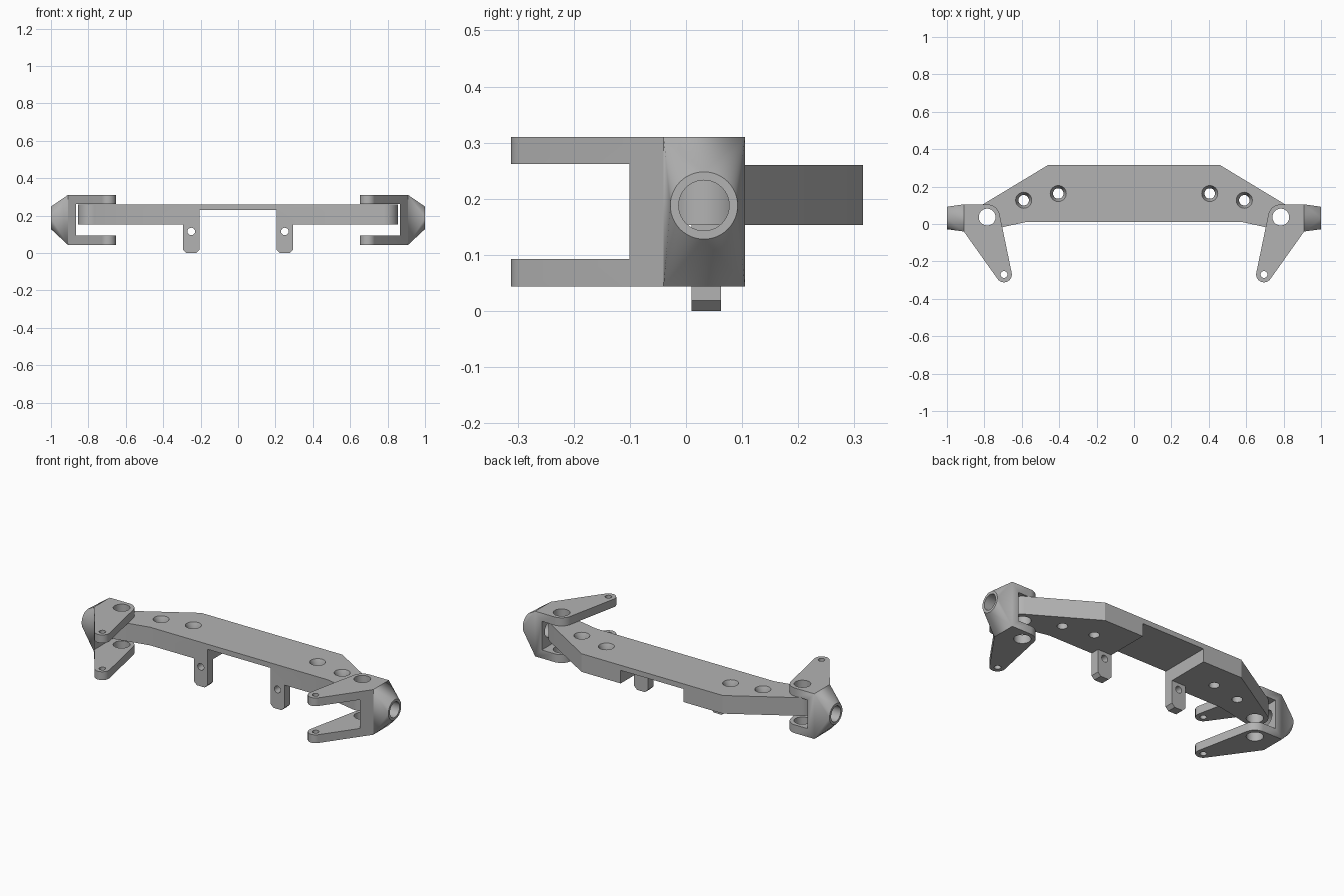
import bpy, bmesh
from math import radians, cos, sin, pi
from mathutils import Vector

cube = bpy.data.objects.get("Cube")
if cube:
    bpy.data.objects.remove(cube, do_unlink=True)

grey = bpy.data.materials.new("plain grey")
grey.use_nodes = True
colour = (0.45, 0.45, 0.45, 1)
grey.diffuse_color = colour
grey.node_tree.nodes["Principled BSDF"].inputs["Base Color"].default_value = colour

PIN = (0.785, 0.037)       # steering pivot
TIP = (0.695, -0.27)       # steering arm end
HUB_Y, HUB_Z = 0.032, 0.188


def arc(centre, r, start, end, n):
    angles = [radians(start + (end - start) * i / n) for i in range(n + 1)]
    return [(centre[0] + r * cos(a), centre[1] + r * sin(a)) for a in angles]


def add_object(name, bm):
    bmesh.ops.recalc_face_normals(bm, faces=bm.faces)
    mesh = bpy.data.meshes.new(name)
    bm.to_mesh(mesh)
    bm.free()
    mesh.materials.append(grey)
    obj = bpy.data.objects.new(name, mesh)
    bpy.context.scene.collection.objects.link(obj)
    return obj


def loft(name, outline, low, high, axis="z", top=None):
    """Solid between an outline at low and the same (or another) at high."""
    place = {"z": lambda a, b, c: (a, b, c),
             "y": lambda a, b, c: (a, c, b),
             "x": lambda a, b, c: (c, a, b)}[axis]
    bm = bmesh.new()
    ends = [[bm.verts.new(place(a, b, c)) for a, b in pts]
            for pts, c in ((outline, low), (top or outline, high))]
    n = len(outline)
    for ring in ends:
        bm.faces.new(ring)
    for i in range(n):
        j = (i + 1) % n
        bm.faces.new((ends[0][i], ends[0][j], ends[1][j], ends[1][i]))
    return add_object(name, bm)


def circle(centre, r, n=40):
    return arc(centre, r, 0, 360 - 360 / n, n - 1)


def rect(x0, x1, y0, y1):
    return [(x0, y0), (x1, y0), (x1, y1), (x0, y1)]


def combine(obj, other, operation="DIFFERENCE"):
    mod = obj.modifiers.new("combine", "BOOLEAN")
    mod.operation, mod.solver, mod.object = operation, "EXACT", other
    bpy.context.view_layer.update()
    graph = bpy.context.evaluated_depsgraph_get()
    mesh = bpy.data.meshes.new_from_object(obj.evaluated_get(graph))
    obj.modifiers.clear()
    obj.data = mesh
    bpy.data.objects.remove(other, do_unlink=True)


def finish(obj):
    bpy.ops.object.select_all(action="DESELECT")
    obj.select_set(True)
    bpy.context.view_layer.objects.active = obj
    bpy.ops.object.shade_smooth_by_angle(angle=radians(25))


# Axle beam with rounded ends and a raised middle
half = [(0.46, 0.315)] + arc(PIN, 0.07, 59, -104, 24) + [(0.58, 0.01)]
beam = loft("axle_beam", half + [(-x, y) for x, y in reversed(half)], 0.153, 0.26)
combine(beam, loft("notch", rect(-0.205, 0.205, -0.1, 0.4), 0.1, 0.23))

for side in (1, -1):
    # Hanging tab with chamfered foot and cross hole
    tab_half = [(0.045, 0.17), (0.045, 0.019), (0.026, 0)]
    tab = [(side * 0.25 + x, z) for x, z in
           tab_half + [(-x, z) for x, z in reversed(tab_half)]]
    combine(beam, loft("tab", tab, 0.01, 0.062, "y"), "UNION")
    combine(beam, loft("tab_hole", circle((side * 0.25, 0.115), 0.02), -0.05, 0.1, "y"))
    # Countersunk mounting holes
    for x, y in ((0.405, 0.163), (0.59, 0.127)):
        spot = (side * x, y)
        combine(beam, loft("bolt_hole", circle(spot, 0.028), 0.1, 0.3))
        combine(beam, loft("countersink", circle(spot, 0.028), 0.225, 0.265,
                           top=circle(spot, 0.045)))
    combine(beam, loft("pivot_hole", circle((side * PIN[0], PIN[1]), 0.045), 0.1, 0.3))
finish(beam)

# Steering knuckles: forked arm, tapered hub, and bores
arm = ([(0.91, 0.105)] + arc(PIN, 0.068, 90, 168.4, 14)
       + arc(TIP, 0.042, 168.4, 324, 18) + [(0.91, -0.04)])
for side, name in ((1, "left_knuckle"), (-1, "right_knuckle")):
    knuckle = loft(name, arm, 0.044, 0.31)
    combine(knuckle, loft("fork_slot", rect(0.5, 0.867, -0.5, 0.3), 0.093, 0.262))

    # Hub blends from a rectangle to a round nose
    bm = bmesh.new()
    for y, z in rect(-0.04, 0.105, 0.044, 0.31):
        bm.verts.new((0.91, y, z))
    for y, z in circle((HUB_Y, HUB_Z), 0.06, 48):
        bm.verts.new((1.0, y, z))
    bmesh.ops.convex_hull(bm, input=bm.verts)
    bmesh.ops.dissolve_limit(bm, angle_limit=radians(0.5),
                             verts=bm.verts, edges=bm.edges)
    combine(knuckle, add_object("hub", bm), "UNION")

    combine(knuckle, loft("hub_bore", circle((HUB_Y, HUB_Z), 0.045), 0.8, 1.1, "x"))
    combine(knuckle, loft("pivot_bore", circle(PIN, 0.045), 0, 0.4))
    combine(knuckle, loft("tip_hole", circle(TIP, 0.018, 24), 0, 0.4))

    # Mirror the finished part onto its side
    if side < 0:
        bm = bmesh.new()
        bm.from_mesh(knuckle.data)
        bmesh.ops.scale(bm, vec=(-1, 1, 1), verts=bm.verts)
        bmesh.ops.reverse_faces(bm, faces=bm.faces)
        bm.to_mesh(knuckle.data)
        bm.free()
    finish(knuckle)
